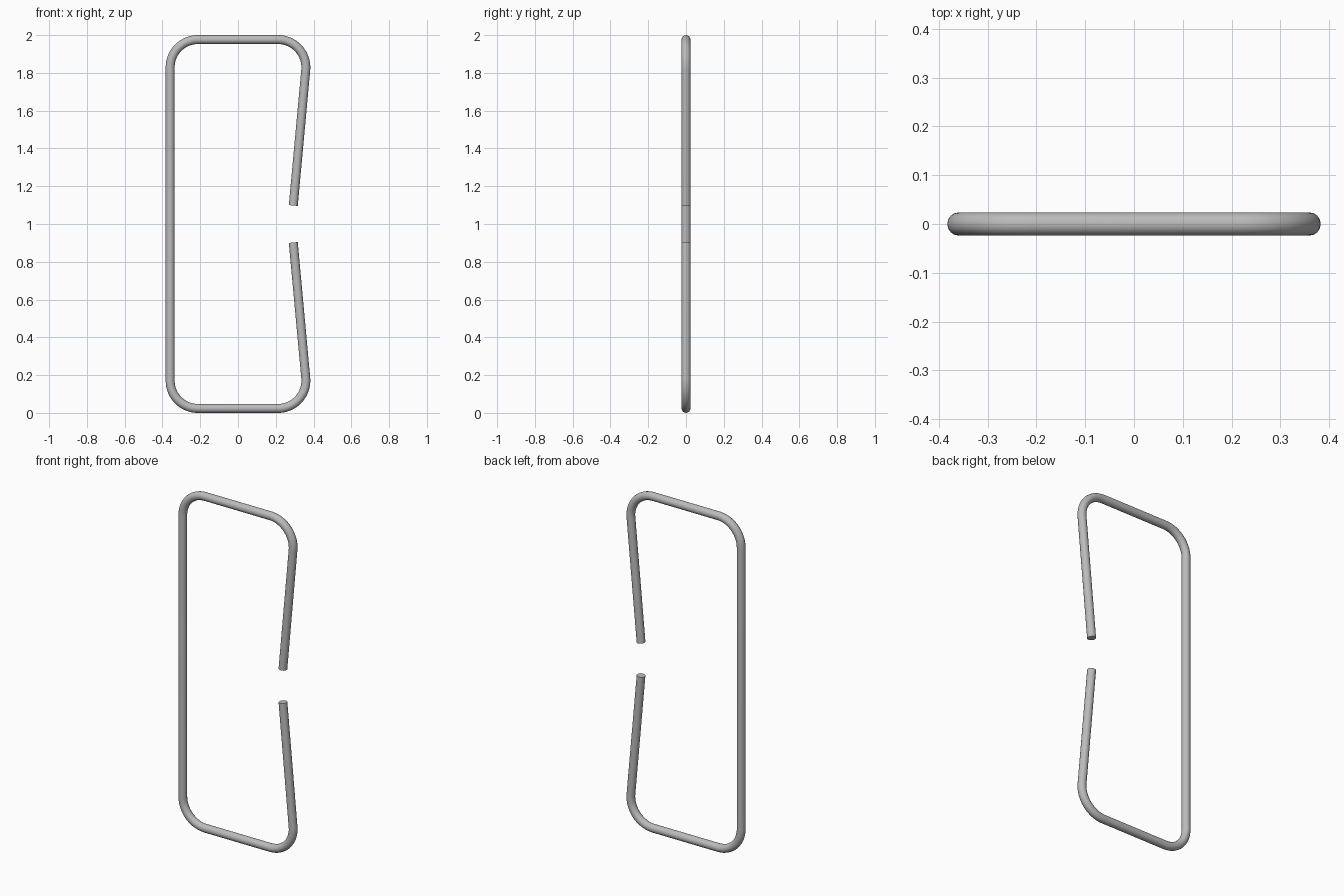
import bpy
from math import cos, sin, radians

cube = bpy.data.objects.get("Cube")
if cube:
    bpy.data.objects.remove(cube, do_unlink=True)

ROD = 0.0237              # rod radius
HALF_W = 0.383 - ROD      # centre line half width
BEND = 0.147              # bend radius of the corners
LEAN = 5.25               # inward lean of the open arms, degrees
GAP = 0.098               # half height of the opening
CX, CZ = HALF_W - BEND, 1 - ROD - BEND

# Grey metal
steel = bpy.data.materials.new("grey_steel")
steel.use_nodes = True
grey = (0.5, 0.5, 0.5, 1)
steel.diffuse_color = grey
steel.node_tree.nodes["Principled BSDF"].inputs["Base Color"].default_value = grey


def arc(cx, cz, start, end, steps=16):
    angles = [radians(start + (end - start) * i / steps) for i in range(steps + 1)]
    return [(cx + BEND * cos(a), cz + BEND * sin(a)) for a in angles]


# Upper half of the centre line: open arm, outer corner, top bar, inner corner
a = radians(LEAN)
corner = arc(CX, CZ, -LEAN, 90)
x, z = corner[0]
length = (z - GAP) / cos(a)
upper = [(x - length * sin(a), GAP)] + corner + arc(-CX, CZ, 90, 180)

# Mirror it for the lower half
path = upper + [(px, -pz) for px, pz in reversed(upper)]

# Round rod swept along the path
curve = bpy.data.curves.new("bent_rod", "CURVE")
curve.dimensions = "3D"
curve.bevel_depth = ROD
curve.bevel_resolution = 6
curve.use_fill_caps = True
spline = curve.splines.new("POLY")
spline.points.add(len(path) - 1)
for point, (px, pz) in zip(spline.points, path):
    point.co = (px, 0, pz + 1, 1)
curve.materials.append(steel)
rod = bpy.data.objects.new("bent_rod", curve)
bpy.context.collection.objects.link(rod)

# Mesh with smooth sides and crisp end caps
bpy.ops.object.select_all(action="DESELECT")
rod.select_set(True)
bpy.context.view_layer.objects.active = rod
bpy.ops.object.convert(target="MESH")
bpy.ops.object.shade_smooth_by_angle(angle=radians(40))
